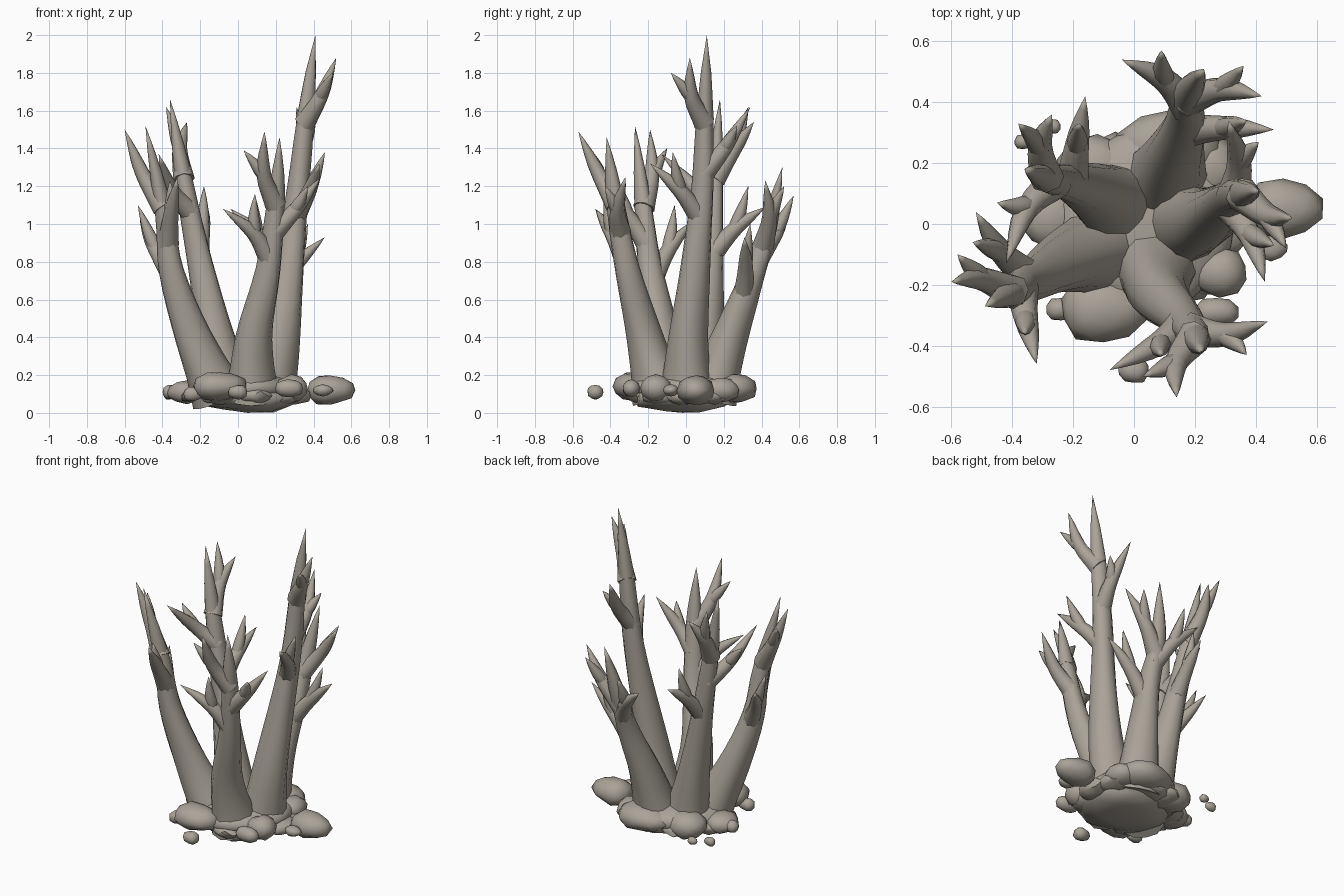
import bpy, bmesh, math, random
from mathutils import Vector

random.seed(4)
default_cube = bpy.data.objects.get("Cube")
if default_cube:
    bpy.data.objects.remove(default_cube, do_unlink=True)

stone = bpy.data.materials.new("warm_grey")
stone.use_nodes = True
colour = (0.40, 0.365, 0.315, 1)
stone.diffuse_color = colour
stone.node_tree.nodes["Principled BSDF"].inputs["Base Color"].default_value = colour


def finish(bm, name, sharp_angle):
    """Turn a bmesh into a smooth shaded object."""
    bmesh.ops.recalc_face_normals(bm, faces=bm.faces)
    mesh = bpy.data.meshes.new(name)
    bm.to_mesh(mesh)
    bm.free()
    mesh.materials.append(stone)
    obj = bpy.data.objects.new(name, mesh)
    bpy.context.collection.objects.link(obj)
    bpy.ops.object.select_all(action="DESELECT")
    obj.select_set(True)
    bpy.context.view_layer.objects.active = obj
    bpy.ops.object.shade_smooth_by_angle(angle=math.radians(sharp_angle))


def smooth_path(points, steps):
    """Catmull-Rom curve through the points."""
    pts = [Vector(p) for p in points]
    pts = [pts[0] * 2 - pts[1]] + pts + [pts[-1] * 2 - pts[-2]]
    path = []
    for a, b, c, d in zip(pts, pts[1:], pts[2:], pts[3:]):
        for i in range(steps):
            t = i / steps
            path.append(0.5 * (2 * b + (c - a) * t + (2 * a - 5 * b + 4 * c - d) * t * t
                               + (3 * b - a - 3 * c + d) * t ** 3))
    return path + [pts[-2]]


def profile(values, t):
    """Linear lookup in evenly spaced values."""
    f = t * (len(values) - 1)
    i = min(int(f), len(values) - 2)
    return values[i] + (values[i + 1] - values[i]) * (f - i)


def limb(bm, points, radii, sides, steps=4, wobble=0.0):
    """Sweep a tapering tube that ends in a point."""
    path = smooth_path(points, steps)
    last = len(path) - 1
    rings = []
    side = Vector((1, 0, 0))
    for i, p in enumerate(path[:-1]):
        tangent = (path[i + 1] - path[max(i - 1, 0)]).normalized()
        side = (side - tangent * side.dot(tangent)).normalized()
        across = tangent.cross(side)
        r = profile(radii, i / last)
        ring = []
        for k in range(sides):
            a = math.tau * k / sides
            rr = r * (1 + wobble * math.sin(3 * a + i * 0.5))
            ring.append(bm.verts.new(p + rr * (math.cos(a) * side + math.sin(a) * across)))
        rings.append(ring)
    tip = bm.verts.new(path[-1])
    bm.faces.new(rings[0][::-1])
    for k in range(sides):
        n = (k + 1) % sides
        for low, high in zip(rings, rings[1:]):
            bm.faces.new((low[k], low[n], high[n], high[k]))
        bm.faces.new((rings[-1][k], rings[-1][n], tip))


TRUNK = (.15, .122, .105, .09, .077, .066, .058, .052, .044, .028, 0)
BRANCH = (.058, .049, .042, .036, .022, 0)
TWIG = (.03, .036, .029, .018, 0)


def stem(name, points, branches):
    """One trunk with forked branches, each given by start height and two tips."""
    bm = bmesh.new()
    limb(bm, points, TRUNK, sides=12, wobble=.05)
    path = smooth_path(points, 12)
    for height, first, second in branches:
        start = min(path, key=lambda p: abs(p.z - height))
        first, second = Vector(first), Vector(second)
        fork = start.lerp((first + second) / 2, .55)
        fork.z -= .025
        limb(bm, (start, fork, first), BRANCH, sides=8)
        limb(bm, (fork.lerp(start, .12), fork.lerp(second, .4), second), TWIG, sides=8, steps=3)
    finish(bm, name, 60)


# Five leaning trunks with their forked branches
stem("tall_left_trunk",
     [(.16, .01, .08), (.22, .01, .4), (.275, .05, .8), (.32, .09, 1.2), (.36, .1, 1.6), (.41, .11, 2)],
     [(1.55, (.52, .02, 1.88), (.5, -.08, 1.8)),
      (1.26, (.31, .34, 1.62), (.41, .27, 1.52)),
      (1.02, (.43, -.19, 1.32), (.46, -.07, 1.38))])
stem("back_trunk",
     [(.1, .13, .08), (.13, .23, .4), (.17, .34, .7), (.18, .43, .95), (.23, .51, 1.3)],
     [(.82, (-.04, .54, 1.08), (.09, .57, 1.15)),
      (.88, (.42, .42, 1.23), (.36, .52, 1.2)),
      (.6, (.46, .31, .93), (.37, .34, 1))])
stem("front_trunk",
     [(.07, -.13, .08), (.08, -.22, .4), (.16, -.31, .75), (.2, -.37, 1.1), (.22, -.42, 1.46)],
     [(1.1, (.14, -.57, 1.49), (.03, -.5, 1.39)),
      (.8, (-.08, -.48, 1.08), (.09, -.43, 1.16)),
      (.95, (.44, -.32, 1.25), (.37, -.43, 1.2))])
stem("front_right_trunk",
     [(-.1, -.08, .08), (-.24, -.13, .4), (-.35, -.19, .75), (-.39, -.22, 1.05), (-.49, -.27, 1.52)],
     [(1.1, (-.6, -.19, 1.5), (-.58, -.1, 1.4)),
      (.68, (-.52, .04, 1.02), (-.53, -.06, 1.1)),
      (.9, (-.32, -.46, 1.25), (-.36, -.36, 1.23))])
stem("back_right_trunk",
     [(-.05, .06, .08), (-.12, .1, .4), (-.2, .13, .8), (-.28, .15, 1.2), (-.36, .18, 1.66)],
     [(1.22, (-.27, .36, 1.54), (-.38, .33, 1.62)),
      (.82, (-.16, .42, 1.09), (-.18, .33, 1.2)),
      (1.05, (-.42, -.13, 1.37), (-.45, .07, 1.3))])


def rock(name, centre, size, detail=2, rough=.08):
    """Irregular flattened boulder."""
    bm = bmesh.new()
    bmesh.ops.create_icosphere(bm, subdivisions=detail, radius=1)
    turn = random.uniform(0, math.tau)
    for v in bm.verts:
        bump = 1 + rough * math.sin(4 * v.co.x + turn) + random.uniform(-rough, rough) / 2
        v.co = Vector(centre) + Vector([c * s * bump for c, s in zip(v.co, size)])
        v.co.z = max(v.co.z, 0)
    finish(bm, name, 50)


# Merged rocky ground under the trunks, with a layered underside
rock("ground_mound", (.04, .01, .13), (.31, .3, .09), 3, .05)
rock("ground_underside", (.05, -.02, .08), (.29, .26, .08), 2, .1)
SLABS = 9
for i in range(SLABS):
    a = math.tau * i / SLABS
    rock("ground_slab", (.04 + .2 * math.cos(a), .19 * math.sin(a), .09), (.14, .12, .05), 2, .14)

# Boulders around the rim
BOULDERS = [
    (.49, .05, .12, .13, .1, .08), (-.1, -.28, .14, .14, .11, .08),
    (.28, -.16, .13, .1, .08, .07), (-.27, .02, .11, .12, .1, .06),
    (.12, .25, .13, .17, .13, .08), (-.12, .18, .12, .15, .11, .08),
    (.24, .18, .12, .1, .11, .07), (.27, -.29, .13, .07, .05, .05),
    (.45, -.08, .12, .06, .04, .03), (0, -.48, .11, .05, .045, .04),
    (-.36, .27, .1, .035, .025, .03), (-.27, .32, .1, .03, .025, .025),
    (-.24, -.28, .1, .05, .04, .04), (-.35, .04, .11, .05, .04, .04),
]
for x, y, z, sx, sy, sz in BOULDERS:
    rock("boulder", (x, y, z), (sx, sy, sz))
